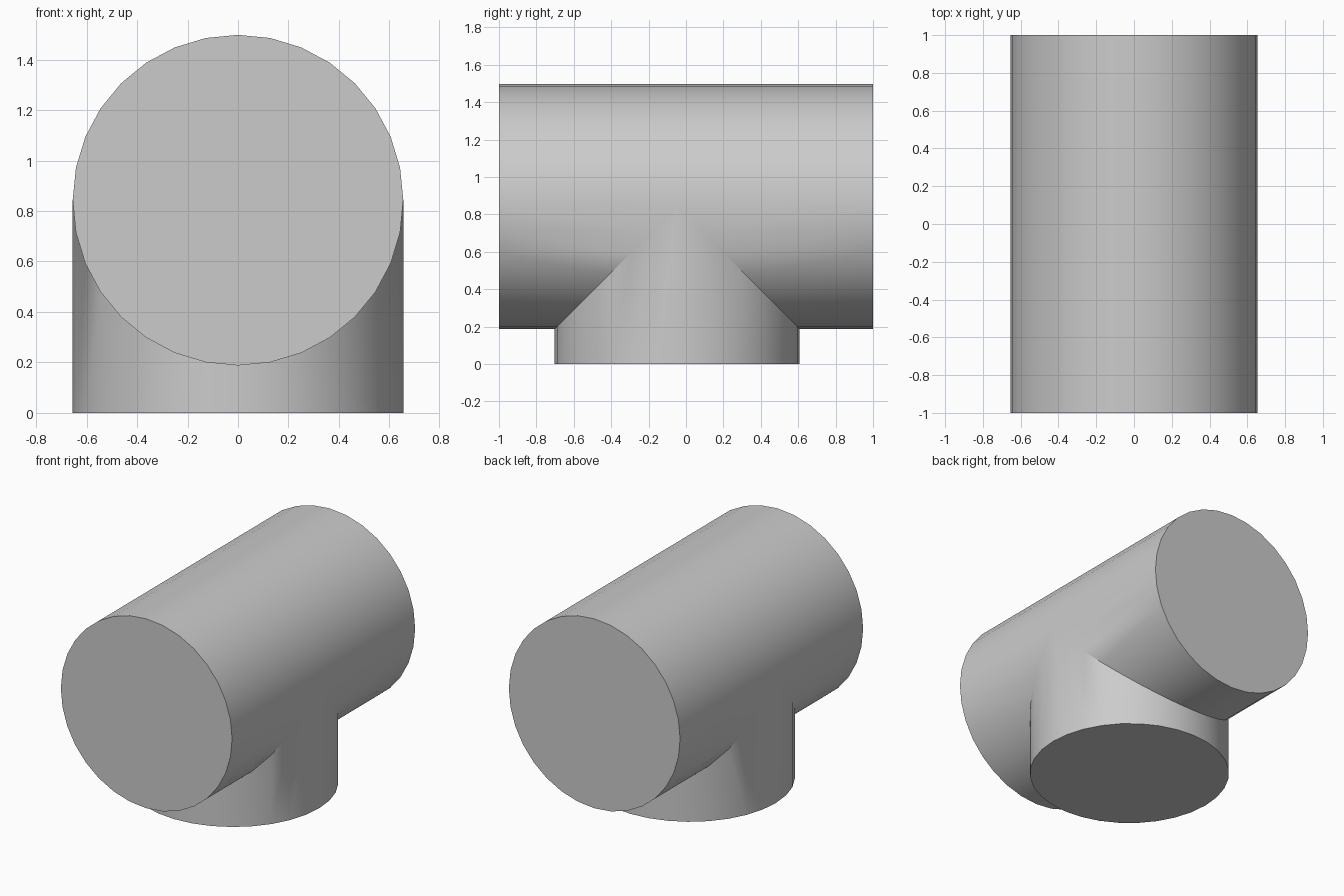
import bpy, bmesh
from math import sin, cos, pi

cube = bpy.data.objects.get("Cube")
if cube:
    bpy.data.objects.remove(cube, do_unlink=True)

SIDES = 32
R = 0.655        # both pipes share one radius
AXIS_Z = 0.843   # height of the main pipe's axis
HALF = 1.0       # half length of the main pipe
BRANCH_Y = -0.047

grey = bpy.data.materials.new("grey")
grey.use_nodes = True
grey.diffuse_color = (0.6, 0.6, 0.6, 1)
grey.node_tree.nodes["Principled BSDF"].inputs["Base Color"].default_value = (0.6, 0.6, 0.6, 1)

bm = bmesh.new()


def face(points):
    bm.faces.new([bm.verts.new(p) for p in points])


def end(i, side):
    """Rim point of the main pipe, side -1 front and 1 back."""
    a = 2 * pi * i / SIDES
    return (R * sin(a), side * HALF, AXIS_Z + R * cos(a))


def seam(i, side):
    """Point where the branch meets the underside of the main pipe."""
    a = 2 * pi * i / SIDES
    return (R * sin(a), BRANCH_Y + side * R * abs(cos(a)), AXIS_Z + R * cos(a))


def foot(i, side):
    x, y, _ = seam(i, side)
    return (x, y, 0)


def rail(i):
    """Line along the upper half, with the seam tip on the widest lines."""
    tip = [seam(i, 1)] if i % (SIDES // 2) == SIDES // 4 else []
    return [end(i, -1)] + tip + [end(i, 1)]


first, last = SIDES // 4, 3 * SIDES // 4

# Main pipe: end caps and upper half
for side in (-1, 1):
    face([end(i, side) for i in range(SIDES)])
for i in range(last, first + SIDES):
    face(rail(i) + rail(i + 1)[::-1])

# Lower half of the main pipe, and the mitred branch walls
for i in range(first, last):
    for side in (-1, 1):
        face([end(i, side), seam(i, side), seam(i + 1, side), end(i + 1, side)])
        face([seam(i, side), foot(i, side), foot(i + 1, side), seam(i + 1, side)])

# Branch bottom cap
face([foot(i, -1) for i in range(first, last)] + [foot(i, 1) for i in range(last, first, -1)])

bmesh.ops.remove_doubles(bm, verts=bm.verts[:], dist=0.0001)
bmesh.ops.recalc_face_normals(bm, faces=bm.faces[:])

mesh = bpy.data.meshes.new("pipe_tee")
bm.to_mesh(mesh)
bm.free()
mesh.materials.append(grey)
tee = bpy.data.objects.new("pipe_tee", mesh)
bpy.context.collection.objects.link(tee)

# Smooth walls, sharp rims and lower seam
bpy.ops.object.select_all(action="DESELECT")
tee.select_set(True)
bpy.context.view_layer.objects.active = tee
bpy.ops.object.shade_smooth_by_angle(angle=pi / 6)
